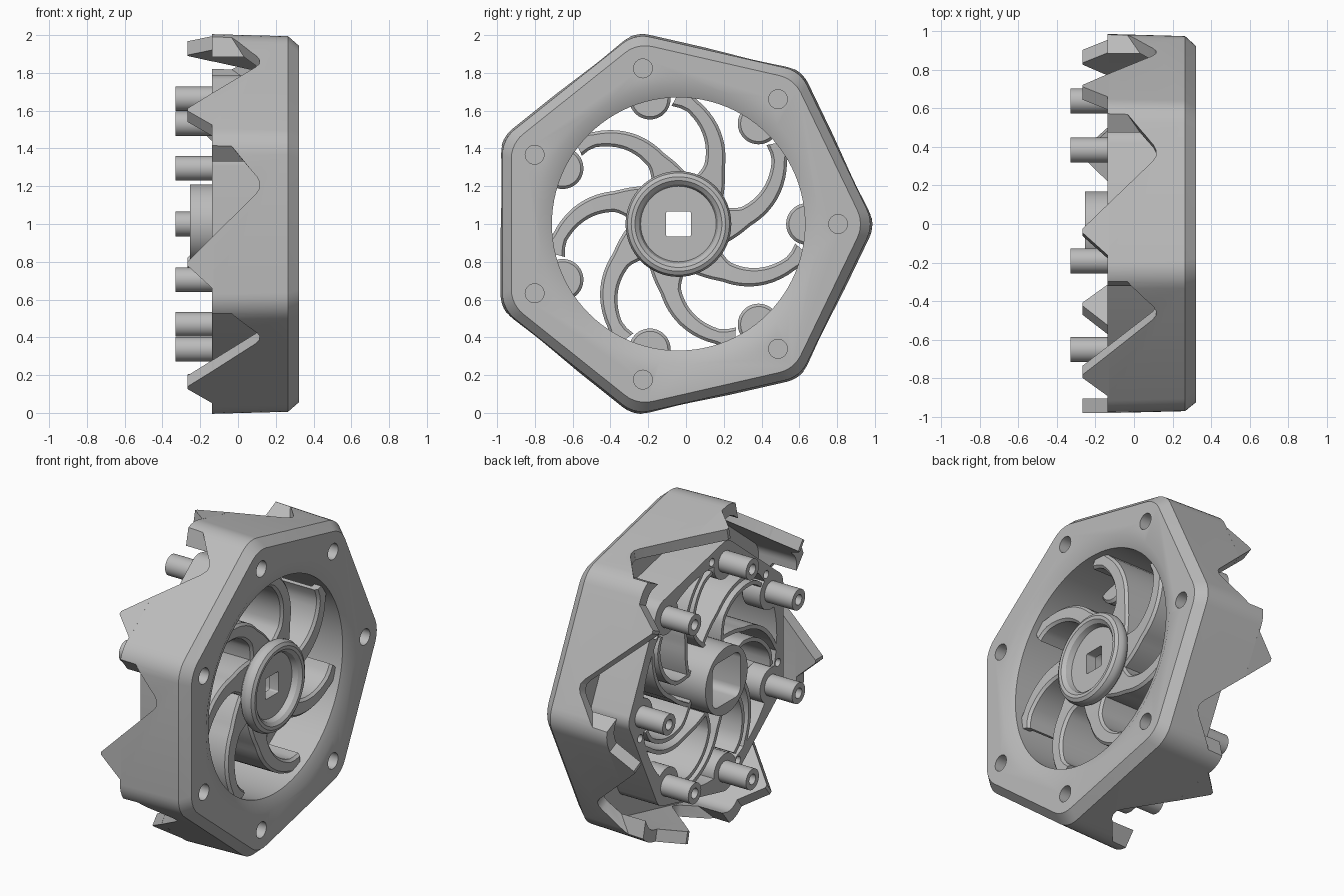
import bpy, bmesh
from math import pi, cos, sin, radians
from mathutils import Vector

cube = bpy.data.objects.get("Cube")
if cube:
    bpy.data.objects.remove(cube, do_unlink=True)

grey = bpy.data.materials.new("plain_grey")
grey.use_nodes = True
colour = (0.5, 0.5, 0.5, 1)
grey.diffuse_color = colour
grey.node_tree.nodes["Principled BSDF"].inputs["Base Color"].default_value = colour

SIDES = 7
STEP = 2 * pi / SIDES
CENTRE = Vector((0, -0.04, 1.0))
BACK, FRONT = -0.137, 0.323
SHELL = 0.868   # inner face of the outer wall


def loft(bm, rings, closed=False):
    """Skin a row of equal rings; cap both ends or close the loop."""
    rows = [[bm.verts.new(Vector(p) + CENTRE) for p in ring] for ring in rings]
    n = len(rows[0])
    for a, b in zip(rows, rows[1:] + rows[:1] if closed else rows[1:]):
        for i in range(n):
            j = (i + 1) % n
            bm.faces.new((a[i], a[j], b[j], b[i]))
    if not closed:
        bm.faces.new(rows[0][::-1])
        bm.faces.new(rows[-1])


def finish(bm, name):
    bmesh.ops.recalc_face_normals(bm, faces=bm.faces)
    mesh = bpy.data.meshes.new(name)
    bm.to_mesh(mesh)
    bm.free()
    mesh.materials.append(grey)
    obj = bpy.data.objects.new(name, mesh)
    bpy.context.collection.objects.link(obj)
    return obj


def select(obj):
    bpy.ops.object.select_all(action='DESELECT')
    obj.select_set(True)
    bpy.context.view_layer.objects.active = obj


def cut(obj, bm):
    """Subtract a temporary cutter mesh."""
    cutter = finish(bm, "cutter")
    cutter.hide_render = True
    mod = obj.modifiers.new("cut", 'BOOLEAN')
    mod.operation, mod.solver, mod.object = 'DIFFERENCE', 'EXACT', cutter
    select(obj)
    bpy.ops.object.modifier_apply(modifier=mod.name)
    bpy.data.objects.remove(cutter, do_unlink=True)


def smooth(obj):
    select(obj)
    bpy.ops.object.shade_smooth_by_angle(angle=radians(30))


def lathe(bm, profile, segs, at=(0, 0)):
    """Turn (radius, x) points about an axis parallel to x."""
    loft(bm, [[(x, at[0] + r * cos(2 * pi * i / segs), at[1] + r * sin(2 * pi * i / segs))
               for i in range(segs)] for r, x in profile])


def polygon(apothem, x, fillet=0.17, segs=6):
    """Seven-sided outline with rounded corners."""
    ring, d = [], (apothem - fillet) / cos(STEP / 2)
    for k in range(SIDES):
        for s in range(segs + 1):
            a = k * STEP + (s / segs - 0.5) * STEP
            ring.append((x, d * cos(k * STEP) + fillet * cos(a), d * sin(k * STEP) + fillet * sin(a)))
    return ring


def square(half, x, corner):
    """Square outline with rounded corners."""
    ring = []
    for k in range(4):
        mid = pi / 4 + k * pi / 2
        c = (half - corner) * 2 ** 0.5
        for s in range(5):
            a = mid + (s / 4 - 0.5) * pi / 2
            ring.append((x, c * cos(mid) + corner * cos(a), c * sin(mid) + corner * sin(a)))
    return ring


def on_side(k, t, x, height):
    """Point on side k: t along the side, height away from the axis."""
    a = (k + 0.5) * STEP
    return (x, height * cos(a) + t * sin(a), height * sin(a) - t * cos(a))


def corner_at(k, r, turn=0.0):
    a = k * STEP + radians(turn)
    return (r * cos(a), r * sin(a))


# Rim: chamfered seven-sided ring
bm = bmesh.new()
loft(bm, [polygon(0.942, BACK), polygon(0.932, 0.265), polygon(0.885, FRONT)])
rim = finish(bm, "rim")

bm = bmesh.new()
lathe(bm, [(0.67, -0.3), (0.67, 0.29), (0.74, FRONT), (0.74, 0.4)], 96)
cut(rim, bm)

# Channel at the back between the outer wall and the inner ring
bm = bmesh.new()
loft(bm, [polygon(SHELL, -0.3, 0.1), polygon(SHELL, 0.13, 0.1),
          polygon(0.735, 0.13, 0.1), polygon(0.735, -0.3, 0.1)], closed=True)
cut(rim, bm)

# Blind holes: large ones at the front corners, small ones at the back
bm = bmesh.new()
for k in range(SIDES):
    lathe(bm, [(0.05, 0.2), (0.05, 0.4)], 24, corner_at(k, 0.845))
    lathe(bm, [(0.025, -0.3), (0.025, -0.04)], 16, corner_at(k, 0.705, -11))
cut(rim, bm)

# Slanted notches through the outer wall of each side
bm = bmesh.new()
for k in range(SIDES):
    rings = []
    for h in (SHELL - 0.02, 1.1):
        end = 0.42 + (h - 0.94) * 1.25
        rings.append([on_side(k, t, x, h) for t, x in (
            (end, -0.3), (end, -0.04 + (0.42 - end) * 0.8), (0.25, 0.1), (0.22, 0.115),
            (0.19, 0.115), (0.16, 0.095), (-0.07, BACK), (-0.08, -0.3))])
    loft(bm, rings)
cut(rim, bm)
smooth(rim)

# Pointed teeth carrying on the outer wall
bm = bmesh.new()
for k in range(SIDES):
    outline = ((-0.35, -0.13), (-0.34, BACK), (-0.22, -0.268), (-0.2, -0.268), (-0.07, BACK), (-0.062, -0.13))
    loft(bm, [[on_side(k, t, x, h) for t, x in outline] for h in (0.942, SHELL - 0.001)])
finish(bm, "teeth")

# Hub with flange, dished face and square bore
bm = bmesh.new()
lathe(bm, [(0.21, -0.255), (0.21, 0.19), (0.27, 0.24), (0.28, 0.26), (0.28, 0.285), (0.27, 0.308),
           (0.25, 0.32), (0.23, 0.318), (0.21, 0.3), (0.2, 0.265)], 64)
hub = finish(bm, "hub")
for half, corner, depth in ((0.14, 0.05, 0.2), (0.066, 0.01, 0.4)):
    bm = bmesh.new()
    loft(bm, [square(half, -0.4, corner), square(half, depth, corner)])
    cut(hub, bm)
smooth(hub)

# Curved spokes, hollow at the back
bm = bmesh.new()


def spoke_point(r, turn):
    d = r - 0.26
    a = radians(52 + 55 * d + 25 * d * d + 150 * d ** 3) + turn
    return Vector((0, r * cos(a), r * sin(a)))


for k in range(SIDES):
    rings = []
    for i in range(21):
        f = i / 20
        r = 0.19 + 0.49 * f
        p = spoke_point(r, k * STEP)
        along = (spoke_point(r + 0.01, k * STEP) - spoke_point(r - 0.01, k * STEP)).normalized()
        side = along.cross(Vector((1, 0, 0)))
        w = 0.064 + 0.05 * max(0, 1 - 3 * f) - 0.026 * f + 0.3 * max(0, f - 0.92)
        top = 0.22 + 0.03 * f
        half = [(w, BACK), (w, top - 0.015), (w - 0.015, top)]
        inner = [(w - 0.025, top - 0.05), (w - 0.025, BACK)]
        section = half + [(-s, x) for s, x in half[::-1]]
        section += [(-s, x) for s, x in inner[::-1]] + inner
        rings.append([p + side * s + Vector((x, 0, 0)) for s, x in section])
    loft(bm, rings)
smooth(finish(bm, "spokes"))

# Hollow pegs on round bosses
bm = bmesh.new()
for k in range(SIDES):
    lathe(bm, [(0.095, 0), (0.11, -0.015), (0.11, BACK), (0.065, BACK), (0.065, -0.33),
               (0.032, -0.33), (0.032, -0.2)], 32, corner_at(k, 0.68))
smooth(finish(bm, "pegs"))
